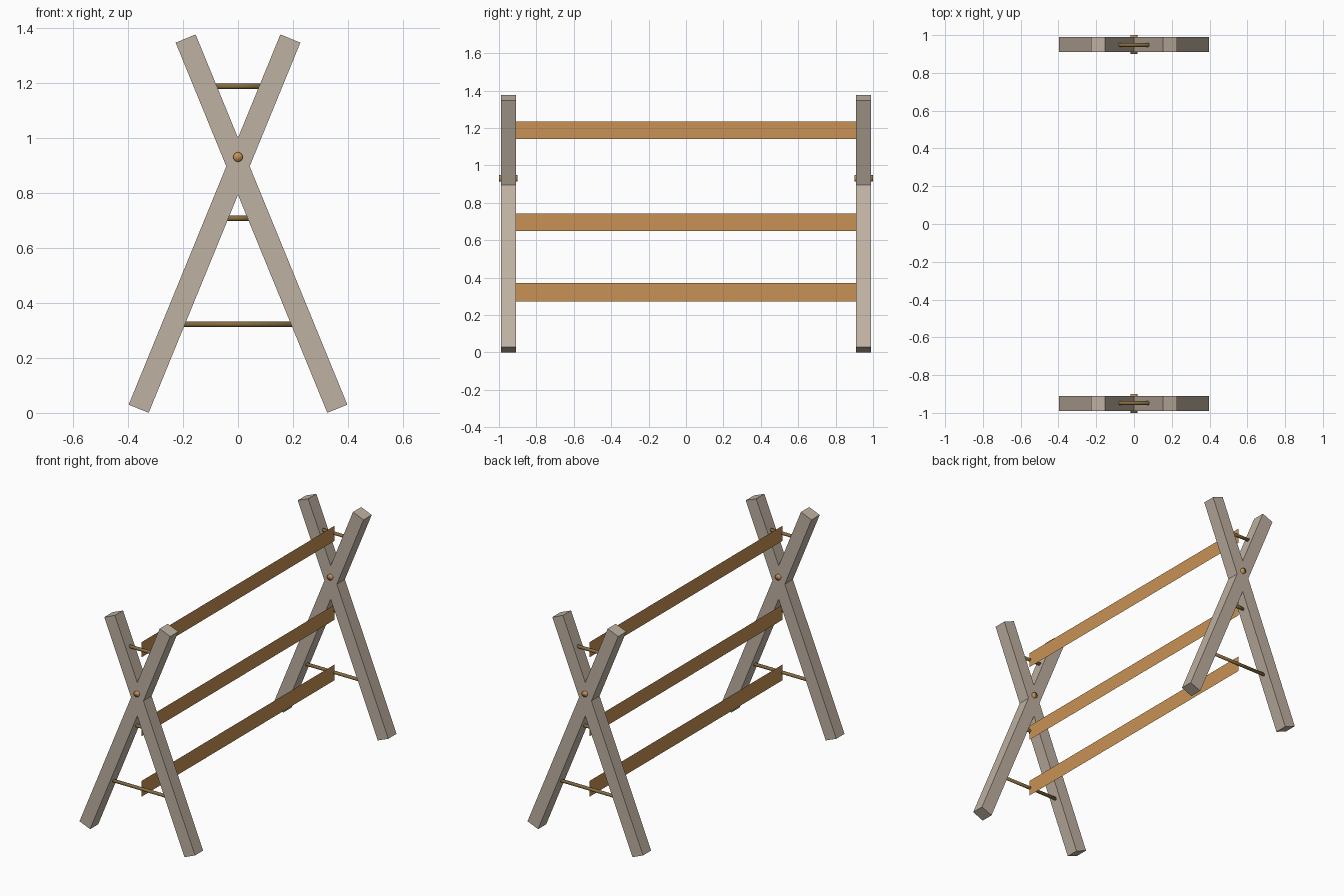
import bpy, math
from mathutils import Vector

if "Cube" in bpy.data.objects:
    bpy.data.objects.remove(bpy.data.objects["Cube"])


def material(name, color):
    m = bpy.data.materials.new(name)
    m.diffuse_color = (*color, 1)
    m.use_nodes = True
    m.node_tree.nodes["Principled BSDF"].inputs["Base Color"].default_value = m.diffuse_color
    return m


LEG = material("weathered_wood", (0.52, 0.44, 0.36))
BOARD = material("warm_wood", (0.58, 0.29, 0.09))
ROD = material("dark_brass", (0.24, 0.15, 0.05))

CROSS_Z, HALF_W = 0.896, 0.0393
TILT = math.atan2(0.55, 1.342)
UP_LEN, DOWN_LEN = 0.502, 0.952


def mesh_object(name, verts, faces, mat):
    me = bpy.data.meshes.new(name)
    me.from_pydata(verts, [], faces)
    me.update()
    ob = bpy.data.objects.new(name, me)
    bpy.context.collection.objects.link(ob)
    me.materials.append(mat)
    return ob


def cross_outline():
    # right half of the X, top crotch to bottom crotch; then mirrored
    s, c = math.sin(TILT), math.cos(TILT)

    def tip(length, sign):
        d, n = Vector((s, sign * c)), Vector((-c, sign * s)) * HALF_W
        return d * length + n, d * length - n

    ui, uo = tip(UP_LEN, 1)
    di, do = tip(DOWN_LEN, -1)
    right = [(0, HALF_W / s), ui, uo, (HALF_W / c, 0), do, di, (0, -HALF_W / s)]
    right = [(p[0], p[1] + CROSS_Z) for p in right]
    return right + [(-x, z) for x, z in reversed(right[1:-1])]


def cylinder(name, loc, radius, length, rot, mat):
    bpy.ops.mesh.primitive_cylinder_add(vertices=16, radius=radius, depth=length,
                                        location=loc, rotation=rot)
    ob = bpy.context.object
    ob.name = name
    ob.data.materials.append(mat)
    bpy.ops.object.shade_smooth()
    return ob


outline = cross_outline()
n = len(outline)
levels = (("top", 1.187, 0.047), ("middle", 0.707, 0.047), ("bottom", 0.322, 0.049))

for side, sy in (("front", -1), ("back", 1)):
    # crossed legs
    y0, y1 = sorted((sy * 0.91, sy * 0.99))
    verts = [(x, y0, z) for x, z in outline] + [(x, y1, z) for x, z in outline]
    faces = [[i, (i + 1) % n, n + (i + 1) % n, n + i] for i in range(n)]
    faces += [list(reversed(range(n))), list(range(n, 2 * n))]
    # outline runs clockwise seen from the front, so flip to face outward
    faces = [f[::-1] for f in faces]
    legs = mesh_object(side + "_crossed_legs", verts, faces, LEG)
    # make sure the normals point outward
    import bmesh
    bm = bmesh.new()
    bm.from_mesh(legs.data)
    bmesh.ops.recalc_face_normals(bm, faces=bm.faces)
    bm.to_mesh(legs.data)
    bm.free()
    # pivot bolt
    cylinder(side + "_pivot_bolt", (0, sy * 0.95, 0.93), 0.0175, 0.1,
             (math.pi / 2, 0, 0), BOARD)
    # cross rods let into the legs
    for level, z, _ in levels:
        reach = abs(z - CROSS_Z) * math.tan(TILT)
        cylinder(f"{side}_{level}_rod", (0, sy * 0.948, z), 0.01, 2 * reach,
                 (0, math.pi / 2, 0), ROD)

# thin boards spanning the two frames
for level, z, h in levels:
    if level == "middle":
        z = 0.696
    mesh_object(level + "_board",
                [(0, -0.95, z - h), (0, 0.95, z - h), (0, 0.95, z + h), (0, -0.95, z + h)],
                [(0, 1, 2, 3)], BOARD)
